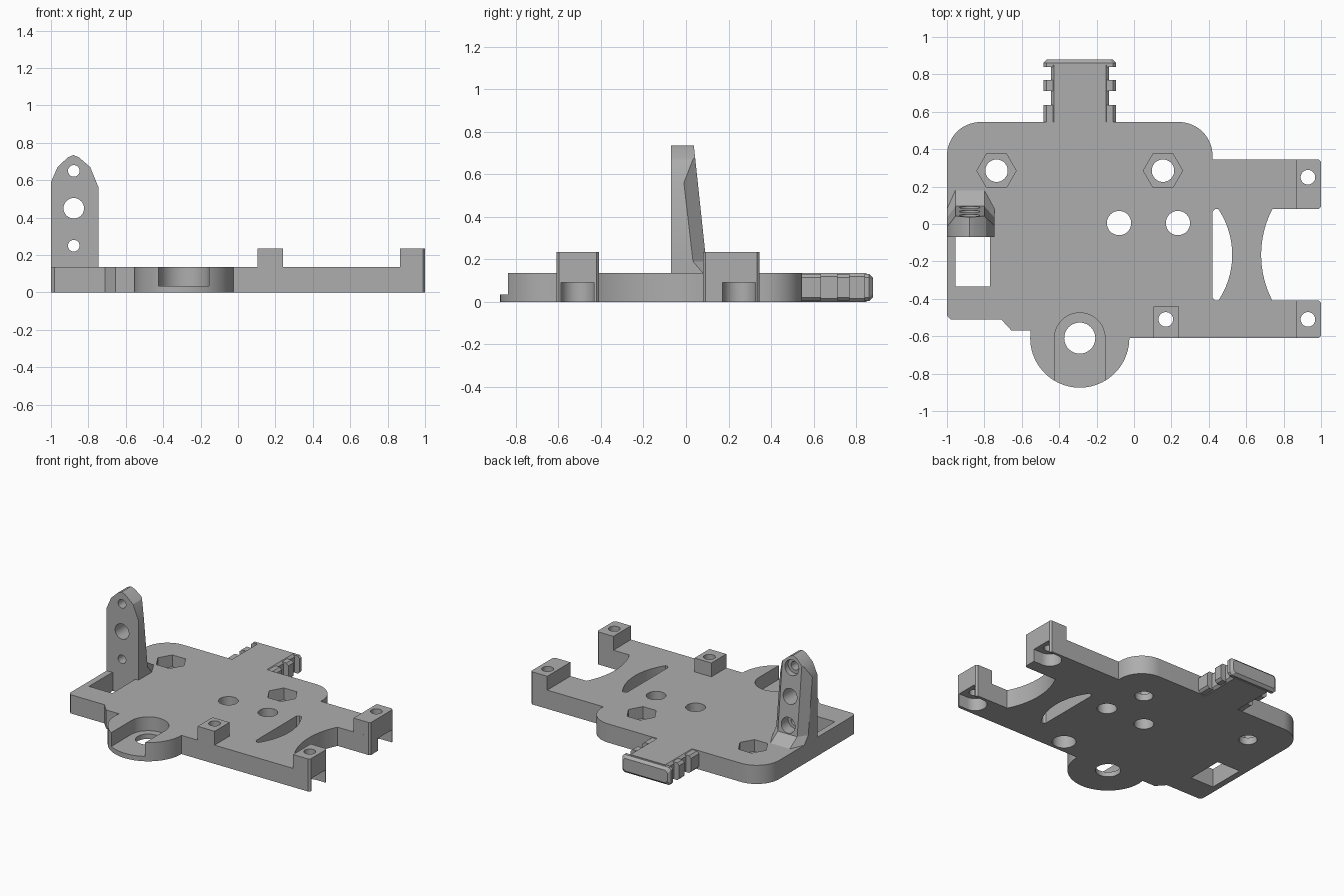
import bpy, bmesh, math

if "Cube" in bpy.data.objects:
    bpy.data.objects.remove(bpy.data.objects["Cube"])

T = 0.135          # plate thickness
grey = bpy.data.materials.new("grey_plastic")
grey.diffuse_color = (0.42, 0.42, 0.42, 1)
grey.use_nodes = True
grey.node_tree.nodes["Principled BSDF"].inputs["Base Color"].default_value = grey.diffuse_color


def loft(name, rings):
    """Solid through a stack of equal-length point rings."""
    bm = bmesh.new()
    vs = [[bm.verts.new(p) for p in r] for r in rings]
    n = len(vs[0])
    bm.faces.new(vs[0][::-1])
    bm.faces.new(vs[-1])
    for a, b in zip(vs, vs[1:]):
        for i in range(n):
            j = (i + 1) % n
            bm.faces.new((a[i], a[j], b[j], b[i]))
    bmesh.ops.recalc_face_normals(bm, faces=bm.faces)
    me = bpy.data.meshes.new(name)
    bm.to_mesh(me)
    bm.free()
    me.materials.append(grey)
    ob = bpy.data.objects.new(name, me)
    bpy.context.collection.objects.link(ob)
    return ob


def prism(name, pts, z0, z1):
    return loft(name, [[(x, y, z) for x, y in pts] for z in (z0, z1)])


def prism_y(name, pts, y0, y1):
    return loft(name, [[(x, y, z) for x, z in pts] for y in (y0, y1)])


def arc(cx, cy, r, a0, a1, n=24):
    return [(cx + r * math.cos(math.radians(a0 + (a1 - a0) * i / n)),
             cy + r * math.sin(math.radians(a0 + (a1 - a0) * i / n)))
            for i in range(n + 1)]


def circle(cx, cy, r, n=40):
    return arc(cx, cy, r, 0, 360, n)[:-1]


def rect(x0, x1, y0, y1):
    return [(x0, y0), (x1, y0), (x1, y1), (x0, y1)]


def boolean(ob, tool, op='DIFFERENCE'):
    m = ob.modifiers.new(op, 'BOOLEAN')
    m.operation, m.object, m.solver = op, tool, 'EXACT'
    bpy.context.view_layer.objects.active = ob
    bpy.ops.object.modifier_apply(modifier=m.name)
    bpy.data.objects.remove(tool, do_unlink=True)


def cut(ob, pts, z0=-0.1, z1=0.4):
    boolean(ob, prism("cutter", pts, z0, z1))


# Plate outline, anticlockwise from the front left corner
c = 0.012
outline = [(-1, -0.49), (-0.98, -0.51), (-0.71, -0.51), (-0.655, -0.57), (-0.552, -0.57)]
outline += arc(-0.29, -0.61, 0.265, 180, 360, 40)
outline += [(1 - c, -0.61), (1, -0.61 + c), (1, -0.41 - c), (1 - c, -0.41)]
outline += arc(1.21, -0.165, 0.53, 207.5, 152.5)
outline += [(1 - c, 0.08), (1, 0.08 + c), (1, 0.345 - c), (1 - c, 0.345), (0.42, 0.345)]
outline += arc(0.24, 0.365, 0.18, 0, 90, 16) + arc(-0.82, 0.365, 0.18, 90, 180, 16)
plate = prism("base_plate", outline, 0, T)

# Screw bosses
for x0, x1, y0, y1 in ((0.867, 1, 0.08, 0.345), (0.867, 1, -0.61, -0.41)):
    pts = [(x0, y0), (x1 - c, y0), (x1, y0 + c), (x1, y1 - c), (x1 - c, y1), (x0, y1)]
    boolean(plate, prism("boss", pts, 0.1, 0.235), 'UNION')
boolean(plate, prism("boss", rect(0.105, 0.24, -0.61, -0.44), 0.1, 0.235), 'UNION')


# Notched neck at the back: core, teeth and a tapered end bar
def section(h, z0, z1, ch):
    return [(-0.29 + sx, z) for sx, z in (
        (-h + ch, z0), (h - ch, z0), (h, z0 + ch), (h, z1 - ch),
        (h - ch, z1), (-h + ch, z1), (-h, z1 - ch), (-h, z0 + ch))]


boolean(plate, prism_y("neck", section(0.155, 0, T, 0.016), 0.5, 0.85), 'UNION')
for y0, y1 in ((0.53, 0.635), (0.71, 0.77)):
    boolean(plate, prism_y("tooth", section(0.195, 0.005, T - 0.005, 0.016), y0, y1), 'UNION')
end = [[(x, y, z) for x, z in section(h, z0, T - z0, 0.016)]
       for y, h, z0 in ((0.84, 0.195, 0.004), (0.862, 0.195, 0.004), (0.88, 0.177, 0.022))]
boolean(plate, loft("end_bar", end), 'UNION')

# Round recess in the front lug, open to the front, with a through hole
cut(plate, arc(-0.29, -0.61, 0.135, 0, 180, 32) + [(-0.425, -1), (-0.155, -1)], 0.035, 0.3)
cut(plate, circle(-0.29, -0.61, 0.083))

# Through holes, with hexagonal nut pockets on the back pair
for x, y, r in ((-0.08, 0.005, 0.065), (0.235, 0.005, 0.065),
                (-0.735, 0.285, 0.06), (0.155, 0.285, 0.06)):
    cut(plate, circle(x, y, r))
for x in (-0.735, 0.155):
    cut(plate, circle(x, 0.285, 0.105, 6), 0.05, 0.3)

# Square window and bowed slot
cut(plate, rect(-0.955, -0.77, -0.335, -0.065))
cut(plate, [(0.42, -0.395), (0.435, -0.41)] + arc(0.085, -0.165, 0.44, -33.8, 33.8)
    + [(0.435, 0.08), (0.42, 0.065)])

# Boss screw holes with pockets underneath; side ones open outwards
for x, y in ((0.93, 0.25), (0.93, -0.51), (0.17, -0.51)):
    cut(plate, circle(x, y, 0.039))
    if x > 0.5:
        cut(plate, arc(x, y, 0.078, 90, 270) + [(1.1, y - 0.078), (1.1, y + 0.078)], -0.1, 0.09)
    else:
        cut(plate, circle(x, y, 0.078), -0.1, 0.09)

# Upright bracket: tapering body trimmed to a pointed front outline
rings = []
for z, ys, yr in ((T, 0.08, 0.18), (0.19, 0.033, 0.095), (0.8, -0.038, 0.03)):
    rings.append([(x, y, z) for x, y in (
        (-1, -0.07), (-0.745, -0.07), (-0.745, ys), (-0.8, yr), (-0.955, yr), (-1, ys))])
bracket = loft("upright_bracket", rings)
front = [(-1.1, 0), (-0.7, 0), (-0.7, 0.5), (-0.745, 0.56), (-0.79, 0.67), (-0.85, 0.722),
         (-0.88, 0.735), (-0.91, 0.722), (-0.965, 0.67), (-1, 0.59), (-1.1, 0.5)]
boolean(bracket, prism_y("trim", front, -0.3, 0.4), 'INTERSECT')
for z, r in ((0.65, 0.031), (0.45, 0.055), (0.25, 0.031)):
    boolean(bracket, prism_y("cutter", circle(-0.878, z, r), -0.3, 0.4))
    if r < 0.05:
        boolean(bracket, prism_y("cutter", circle(-0.878, z, 0.055), 0.01, 0.4))

for ob in (plate, bracket):
    bpy.ops.object.select_all(action='DESELECT')
    ob.select_set(True)
    bpy.context.view_layer.objects.active = ob
    bpy.ops.object.shade_smooth_by_angle(angle=math.radians(25))
